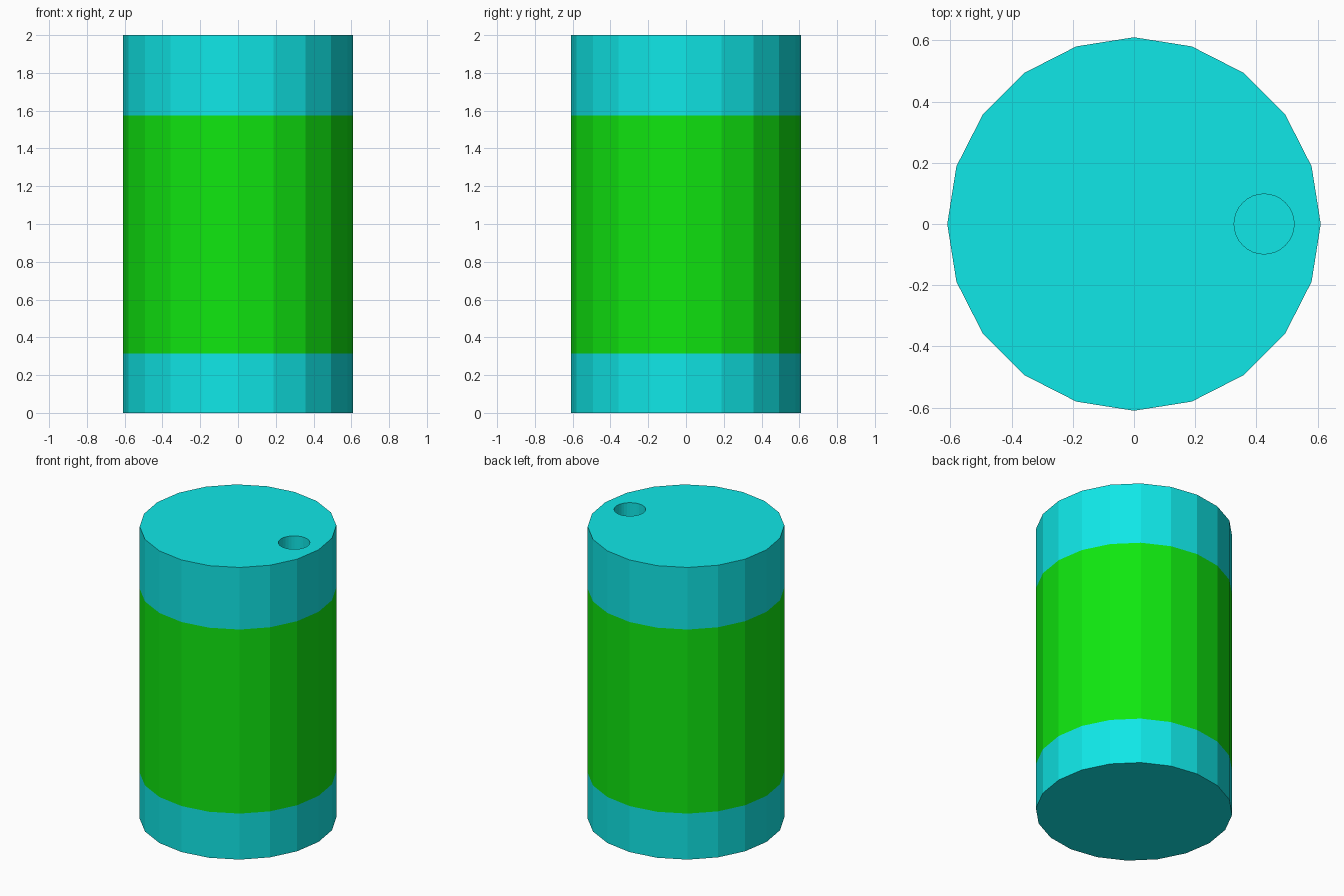
import bpy
import bmesh
from math import cos, sin, tau

RADIUS, HEIGHT = 0.61, 2.0
BAND_LOW, BAND_HIGH = 0.315, 1.575
HOLE_X, HOLE_RADIUS, HOLE_FLOOR = 0.425, 0.098, 1.75

cube = bpy.data.objects.get("Cube")
if cube:
    bpy.data.objects.remove(cube, do_unlink=True)


def material(name, color):
    mat = bpy.data.materials.new(name)
    mat.use_nodes = True
    mat.diffuse_color = color
    for node in mat.node_tree.nodes:
        if node.type == 'BSDF_PRINCIPLED':
            node.inputs["Base Color"].default_value = color
    return mat


def ring(bm, radius, sides, z, x=0.0):
    return [bm.verts.new((x + radius * cos(tau * i / sides),
                          radius * sin(tau * i / sides), z))
            for i in range(sides)]


def bridge(bm, a, b):
    for i in range(len(a)):
        j = (i + 1) % len(a)
        bm.faces.new((a[i], a[j], b[j], b[i]))


bm = bmesh.new()

# Faceted wall in three bands
levels = [ring(bm, RADIUS, 20, z) for z in (0, BAND_LOW, BAND_HIGH, HEIGHT)]
for low, high in zip(levels, levels[1:]):
    bridge(bm, low, high)
bm.faces.new(levels[0])

# Round hole sunk into the lid
rim = ring(bm, HOLE_RADIUS, 32, HEIGHT, HOLE_X)
floor = ring(bm, HOLE_RADIUS, 32, HOLE_FLOOR, HOLE_X)
bridge(bm, rim, floor)
bm.faces.new(floor)

# Flat lid between the outer edge and the hole rim
lid_edges = [e for e in bm.edges if all(v.co.z > HEIGHT - 0.001 for v in e.verts)]
bmesh.ops.triangle_fill(bm, edges=lid_edges, use_beauty=True, normal=(0, 0, 1))
bmesh.ops.recalc_face_normals(bm, faces=bm.faces)

# Green middle band, cyan ends
for face in bm.faces:
    face.smooth = False
    face.material_index = int(BAND_LOW < face.calc_center_median().z < BAND_HIGH)

mesh = bpy.data.meshes.new("can_body")
bm.to_mesh(mesh)
bm.free()
mesh.materials.append(material("cyan", (0.005, 0.8, 0.8, 1)))
mesh.materials.append(material("green", (0.005, 0.8, 0.005, 1)))
can = bpy.data.objects.new("can_body", mesh)
bpy.context.collection.objects.link(can)
